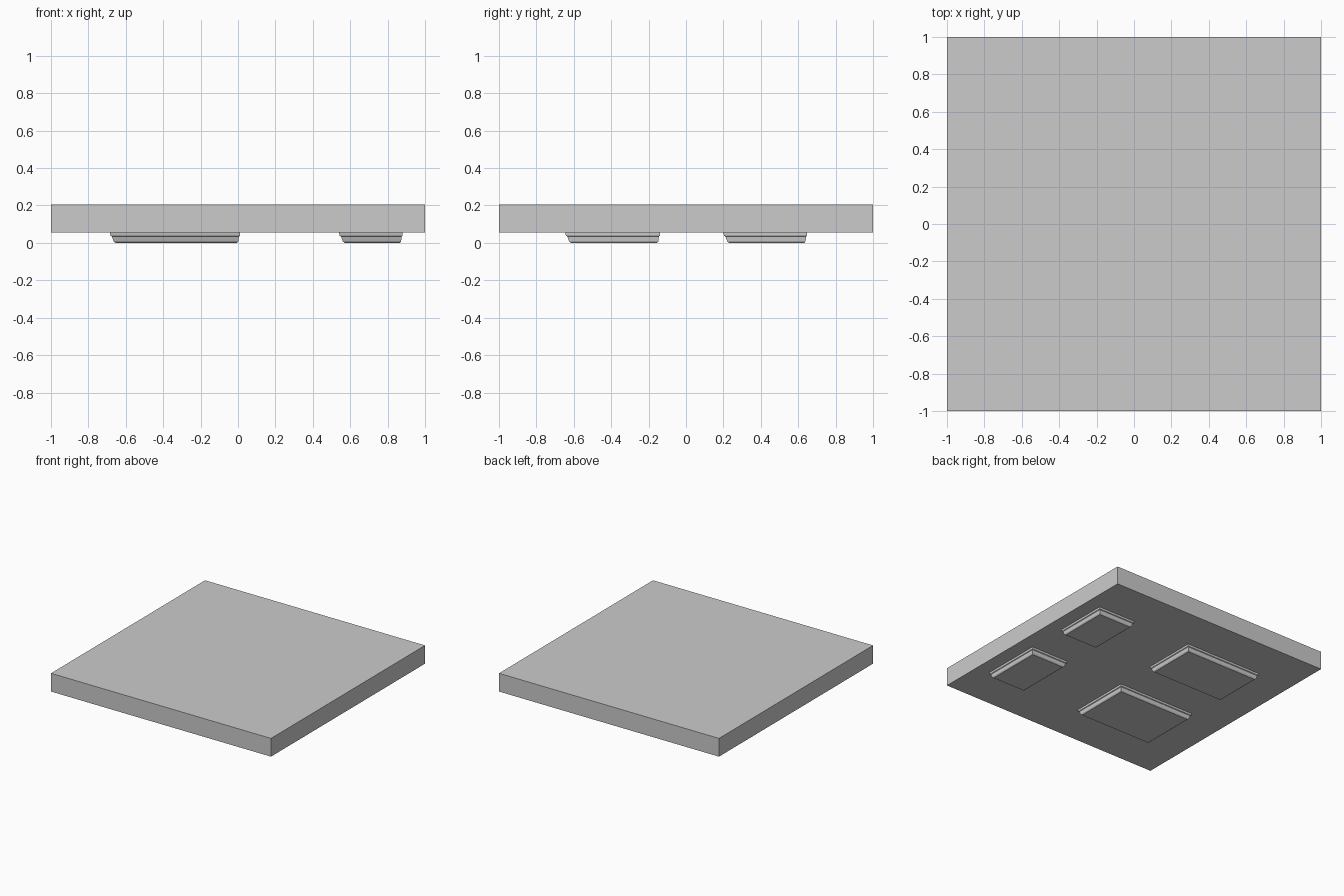
import bpy, bmesh

if "Cube" in bpy.data.objects:
    bpy.data.objects.remove(bpy.data.objects["Cube"])

SLAB_BOTTOM, SLAB_TOP = 0.055, 0.205


def make_object(name, bm):
    bmesh.ops.recalc_face_normals(bm, faces=bm.faces)
    mesh = bpy.data.meshes.new(name)
    bm.to_mesh(mesh)
    bm.free()
    obj = bpy.data.objects.new(name, mesh)
    bpy.context.collection.objects.link(obj)
    return obj


def stepped_block(name, x0, x1, y0, y1, profile):
    """Stack of rectangles, each (z, inset at low side, inset at high side)."""
    bm = bmesh.new()
    rings = []
    for z, lo, hi in profile:
        a, b, c, d = x0 + lo, x1 - hi, y0 + lo, y1 - hi
        rings.append([bm.verts.new((x, y, z))
                      for x, y in ((a, c), (b, c), (b, d), (a, d))])
    for r, s in zip(rings, rings[1:]):
        for i in range(4):
            j = (i + 1) % 4
            bm.faces.new((r[i], r[j], s[j], s[i]))
    bm.faces.new(rings[0])
    bm.faces.new(rings[-1])
    return make_object(name, bm)


# Main square slab
stepped_block("slab", -1, 1, -1, 1, [(SLAB_BOTTOM, 0, 0), (SLAB_TOP, 0, 0)])

# Four stepped pads under the slab, wide ones on the left, narrow on the right
pad_profile = [(0.0, 0.03, 0.015), (0.008, 0.02, 0.008), (0.034, 0.011, 0.005),
               (0.038, 0.003, 0.0), (SLAB_BOTTOM, 0.0, 0.0)]
columns = {"wide": (-0.685, 0.01), "narrow": (0.54, 0.88)}
rows = {"front": (-0.645, -0.14), "back": (0.20, 0.647)}
for size, (x0, x1) in columns.items():
    for side, (y0, y1) in rows.items():
        stepped_block(f"{side}_{size}_pad", x0, x1, y0, y1, pad_profile)
